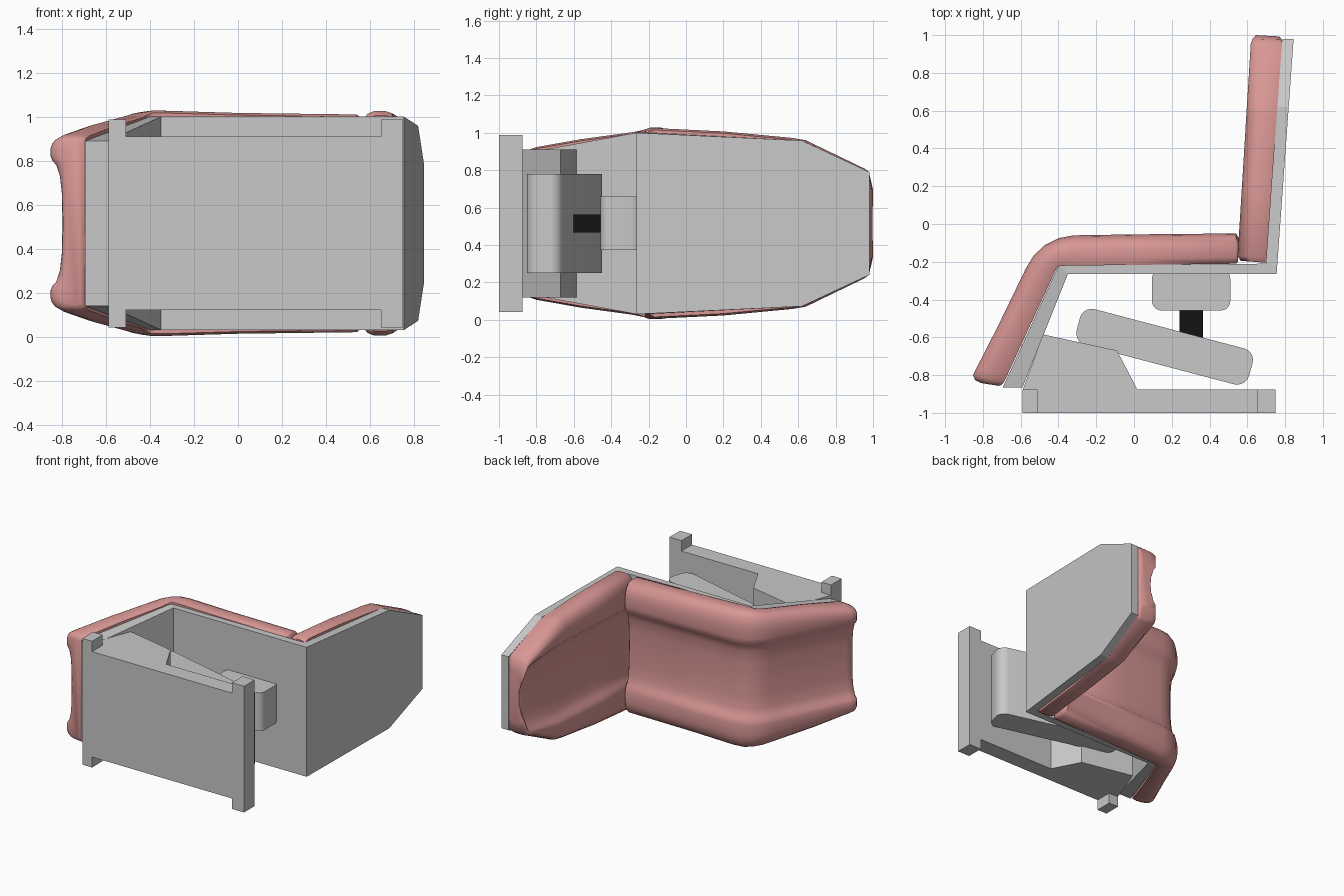
import bpy, bmesh, math
from mathutils import Vector

cube = bpy.data.objects.get("Cube")
if cube:
    bpy.data.objects.remove(cube, do_unlink=True)

MID = 0.515  # the seat lies on its side; its width runs along z


def material(name, rgb):
    m = bpy.data.materials.new(name)
    m.use_nodes = True
    m.diffuse_color = (*rgb, 1)
    m.node_tree.nodes["Principled BSDF"].inputs["Base Color"].default_value = (*rgb, 1)
    return m


GREY = material("light_grey", (0.58, 0.58, 0.58))
PINK = material("dusty_pink", (0.69, 0.31, 0.30))
BLACK = material("black", (0.006, 0.006, 0.006))


def finish(name, bm, mat, angle=None):
    bmesh.ops.recalc_face_normals(bm, faces=bm.faces)
    mesh = bpy.data.meshes.new(name)
    bm.to_mesh(mesh)
    bm.free()
    mesh.materials.append(mat)
    ob = bpy.data.objects.new(name, mesh)
    bpy.context.collection.objects.link(ob)
    if angle:
        bpy.ops.object.select_all(action='DESELECT')
        ob.select_set(True)
        bpy.context.view_layer.objects.active = ob
        bpy.ops.object.shade_smooth_by_angle(angle=math.radians(angle))
    return ob


def prism(name, outline, half, mat, bevel=0):
    """Extrude an xy outline along z, optionally rounding its corners."""
    bm = bmesh.new()
    low = [bm.verts.new((x, y, MID - half)) for x, y in outline]
    face = bm.faces.new(low)
    out = bmesh.ops.extrude_face_region(bm, geom=[face])["geom"]
    top = [v for v in out if isinstance(v, bmesh.types.BMVert)]
    bmesh.ops.translate(bm, vec=(0, 0, 2 * half), verts=top)
    if bevel:
        edges = [e for e in bm.edges
                 if abs(e.verts[0].co.z - e.verts[1].co.z) > half]
        bmesh.ops.bevel(bm, geom=edges, offset=bevel, segments=5,
                        profile=0.5, affect='EDGES')
    return finish(name, bm, mat, 30 if bevel else None)


def box(name, x0, x1, y0, y1, half, mat, bevel=0):
    return prism(name, [(x0, y0), (x1, y0), (x1, y1), (x0, y1)], half, mat, bevel)


def loft(name, stations, section, mat, angle=None):
    """Join cross-sections; each station is inner point, outer point, half width."""
    bm = bmesh.new()
    rings = []
    for inner, outer, half in stations:
        a, b = Vector(inner), Vector(outer)
        ring = []
        for w, d in section(half):
            p = a.lerp(b, d)
            ring.append(bm.verts.new((p.x, p.y, MID + w)))
        rings.append(ring)
    n = len(rings[0])
    for r, s in zip(rings, rings[1:]):
        for i in range(n):
            j = (i + 1) % n
            bm.faces.new((r[i], r[j], s[j], s[i]))
    bm.faces.new(rings[0])
    bm.faces.new(rings[-1])
    return finish(name, bm, mat, angle)


def flat_section(h):
    return [(h, 0), (h, 1), (-h, 1), (-h, 0)]


def bolster_section(h):
    """Rounded raised sides with a shallow hollow between them."""
    seam = min(0.285, h - 0.05)
    b = h - seam
    side = [(h - 0.01, 0), (h, 0.2), (h, 0.55), (h - 0.05 * b, 0.73),
            (h - 0.16 * b, 0.87), (h - 0.32 * b, 0.96), (h - 0.5 * b, 1),
            (seam + 0.18 * b, 1), (seam, 0.95), (seam - 0.02, 0.84),
            (seam - 0.07, 0.74), (seam * 0.45, 0.68)]
    return side + [(0, 0.67)] + [(-w, d) for w, d in reversed(side)]


# Folded backing shell: back panel, seat panel, sloping leg panel
loft("backing_shell", [
    ((0.785, 0.98), (0.845, 0.98), 0.275),
    ((0.759, 0.62), (0.819, 0.62), 0.443),
    ((0.70, -0.21), (0.755, -0.265), 0.485),
    ((-0.40, -0.22), (-0.35, -0.265), 0.485),
    ((-0.695, -0.865), (-0.59, -0.865), 0.375),
], flat_section, GREY)

# Seat cushion bending down over the front edge
loft("seat_cushion", [
    ((0.55, -0.20), (0.555, -0.075), 0.485),
    ((0.54, -0.21), (0.54, -0.05), 0.495),
    ((0.0, -0.217), (0.0, -0.055), 0.502),
    ((-0.34, -0.22), (-0.32, -0.06), 0.512),
    ((-0.39, -0.222), (-0.40, -0.075), 0.512),
    ((-0.405, -0.23), (-0.47, -0.11), 0.506),
    ((-0.42, -0.255), (-0.53, -0.165), 0.498),
    ((-0.44, -0.30), (-0.57, -0.23), 0.488),
    ((-0.565, -0.57), (-0.72, -0.54), 0.45),
    ((-0.675, -0.81), (-0.835, -0.765), 0.408),
    ((-0.69, -0.84), (-0.852, -0.80), 0.397),
    ((-0.70, -0.85), (-0.842, -0.825), 0.388),
    ((-0.715, -0.857), (-0.81, -0.842), 0.37),
], bolster_section, PINK, 50)


def back_station(y, half):
    t = 0.0714 * (y + 0.21)
    return ((0.70 + t, y), (0.546 + 0.062 * (y + 0.21), y), half)


# Back cushion tapering to a rounded top
loft("back_cushion", [
    ((0.70, -0.205), (0.565, -0.195), 0.49),
    back_station(-0.17, 0.51),
    back_station(0.2, 0.492),
    back_station(0.57, 0.457),
    back_station(0.64, 0.445),
    back_station(0.955, 0.293),
    ((0.784, 0.975), (0.627, 0.98), 0.275),
    ((0.77, 0.993), (0.645, 1.0), 0.19),
], bolster_section, PINK, 50)

# Base plate with a wider foot bar at each end
box("base_plate", -0.51, 0.65, -1.0, -0.875, 0.395, GREY)
box("front_foot_bar", -0.59, -0.51, -1.0, -0.875, 0.473, GREY)
box("rear_foot_bar", 0.65, 0.75, -1.0, -0.875, 0.473, GREY)

# Wedge carrying the tilted arm, then the post and block under the seat
prism("base_wedge", [(-0.59, -0.88), (-0.48, -0.585), (-0.09, -0.67), (0.02, -0.88)],
      0.395, GREY)
prism("tilted_arm", [(-0.32, -0.625), (-0.27, -0.435), (0.645, -0.675), (0.592, -0.865)],
      0.265, GREY, 0.065)
box("support_post", 0.24, 0.365, -0.65, -0.44, 0.048, BLACK)
box("seat_block", 0.095, 0.51, -0.458, -0.24, 0.143, GREY, 0.05)
